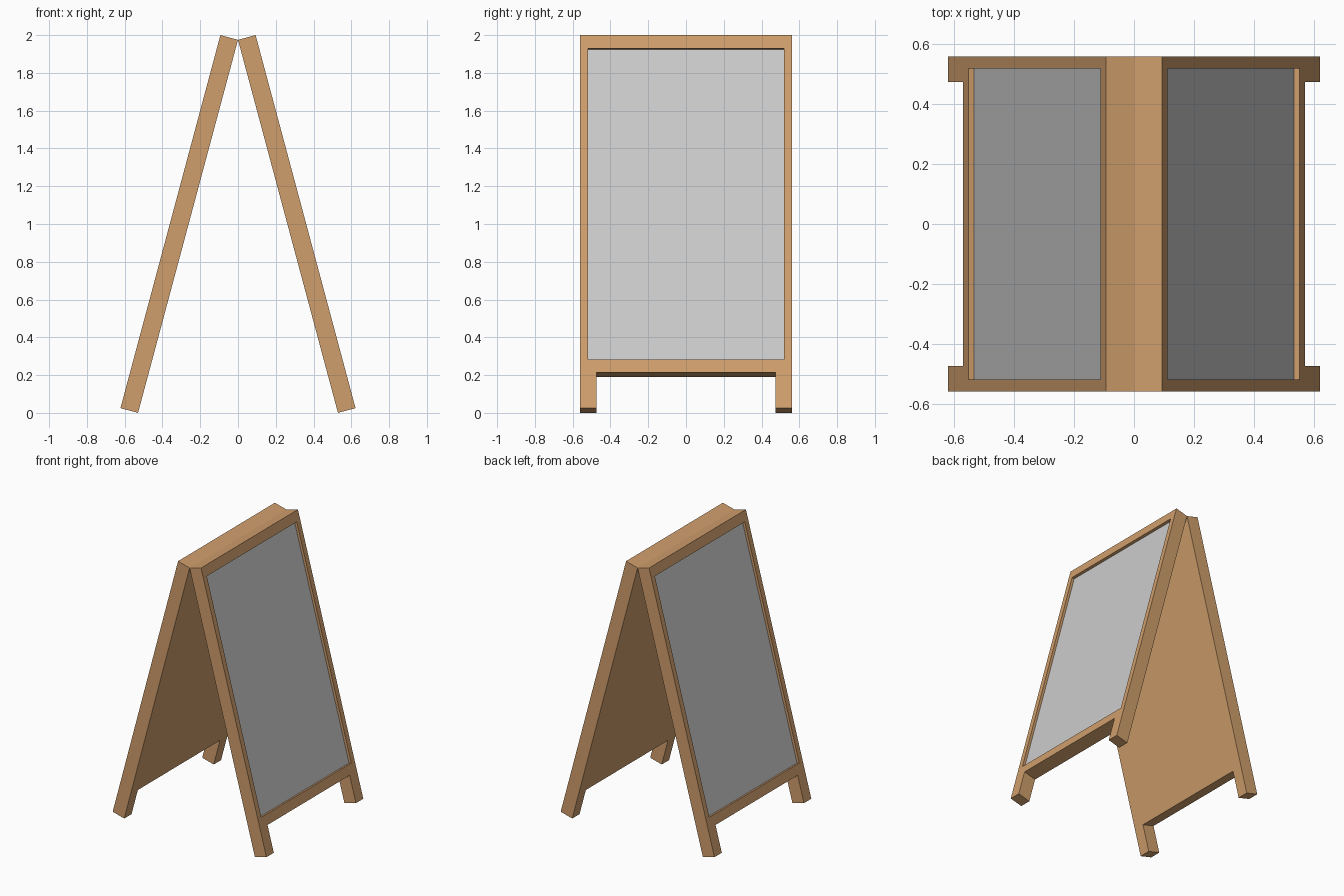
import bpy, bmesh
from math import sin, cos, radians

if "Cube" in bpy.data.objects:
    bpy.data.objects.remove(bpy.data.objects["Cube"])

LEAN = radians(15)
T = 0.0965                      # panel thickness
L = 2.0445                      # panel length along the slope
W = 0.56                        # half width
LEG = 0.475                     # half width between the legs
NOTCH = 1.848                   # slope distance to the underside of the bottom rail
OPEN_W, OPEN_TOP, OPEN_BOT = 0.52, 0.0725, 1.777
RECESS, POCKET = 0.019, 0.045   # board face depth, pocket depth

wood = bpy.data.materials.new("wood")
wood.diffuse_color = (0.626, 0.343, 0.15, 1)
wood.use_nodes = True
wood.node_tree.nodes["Principled BSDF"].inputs["Base Color"].default_value = wood.diffuse_color


def place(side, s, y, d):
    """Slope distance s from the top, depth d below the outer face -> world."""
    x = T * cos(LEAN) + s * sin(LEAN) - d * cos(LEAN)
    z = 2.0 - s * cos(LEAN) - d * sin(LEAN)
    return side * x, y, z


def finish(bm, name, mat=None):
    bmesh.ops.recalc_face_normals(bm, faces=bm.faces[:])
    me = bpy.data.meshes.new(name)
    bm.to_mesh(me)
    bm.free()
    ob = bpy.data.objects.new(name, me)
    bpy.context.collection.objects.link(ob)
    if mat:
        me.materials.append(mat)


def bridge(bm, a, b):
    for i in range(len(a)):
        j = (i + 1) % len(a)
        bm.faces.new((a[i], a[j], b[j], b[i]))


OUTLINE = [(0, -W), (0, W), (L, W), (L, LEG), (NOTCH, LEG),
           (NOTCH, -LEG), (L, -LEG), (L, -W)]
OPENING = [(OPEN_TOP, -OPEN_W), (OPEN_TOP, OPEN_W),
           (OPEN_BOT, OPEN_W), (OPEN_BOT, -OPEN_W)]

for side, label in ((-1, "left"), (1, "right")):
    # Frame with two legs, flat inner face and a pocket in the outer face
    bm = bmesh.new()

    def loop(points, depth):
        return [bm.verts.new(place(side, s, y, depth)) for s, y in points]

    o, back = loop(OUTLINE, 0), loop(OUTLINE, T)
    p, floor = loop(OPENING, 0), loop(OPENING, POCKET)
    bm.faces.new((o[0], o[1], p[1], p[0]))                    # top rail
    bm.faces.new((o[1], o[2], o[3], o[4], p[2], p[1]))        # side rail and leg
    bm.faces.new((o[4], o[5], p[3], p[2]))                    # bottom rail
    bm.faces.new((o[5], o[6], o[7], o[0], p[0], p[3]))        # side rail and leg
    bridge(bm, o, back)
    bridge(bm, p, floor)
    bm.faces.new(back)
    bm.faces.new(floor)
    finish(bm, label + "_frame", wood)

    # Grey writing board set into the pocket
    bm = bmesh.new()
    face, rear = loop(OPENING, RECESS), loop(OPENING, POCKET)
    bm.faces.new(face)
    bm.faces.new(rear)
    bridge(bm, face, rear)
    finish(bm, label + "_board")
